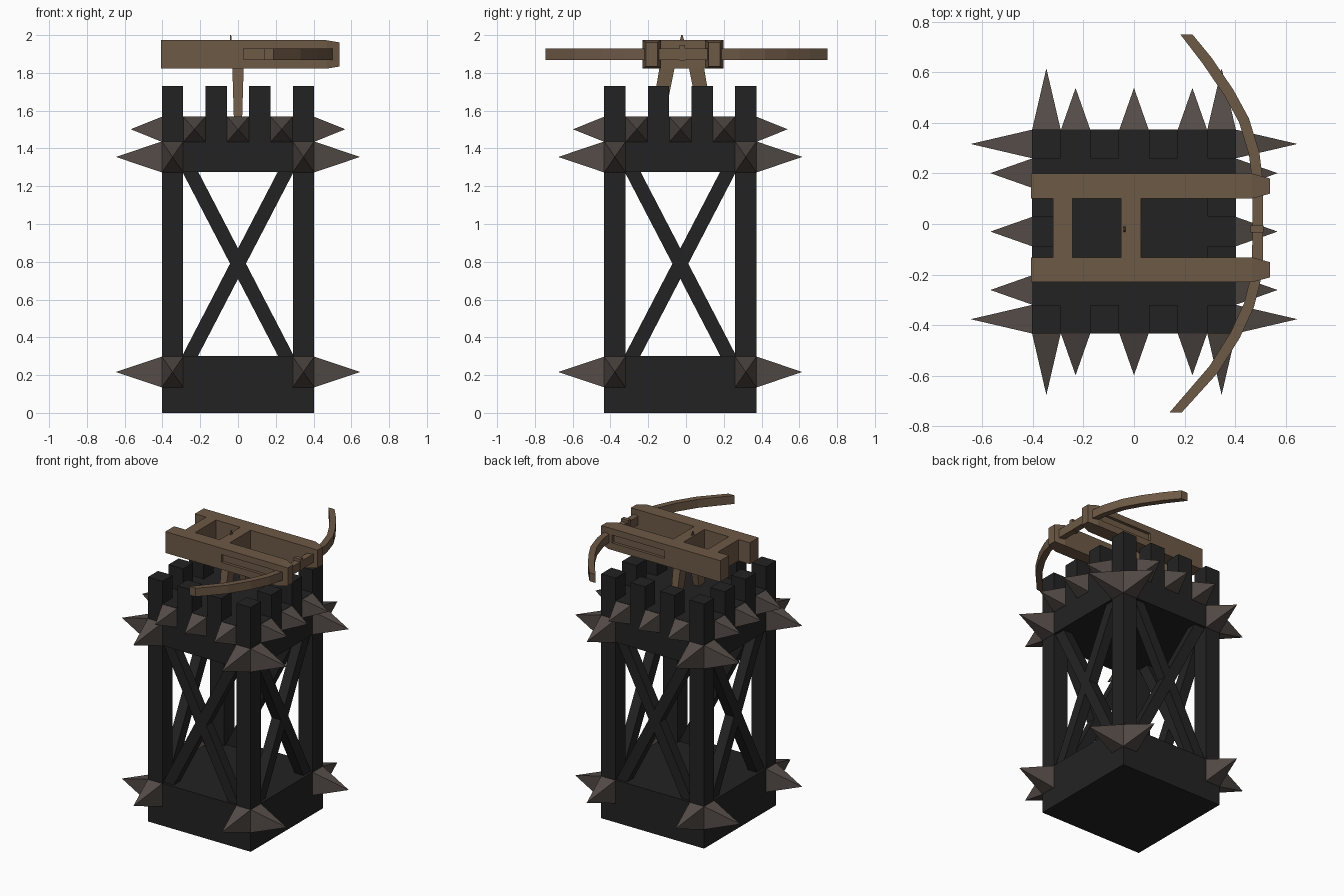
import bpy, bmesh, math
from mathutils import Vector, Matrix

if "Cube" in bpy.data.objects:
    bpy.data.objects.remove(bpy.data.objects["Cube"])

CY = -0.03           # tower centre in y
H = 0.403            # tower half width
P = 0.113            # post width


def material(name, rgb):
    m = bpy.data.materials.new(name)
    m.diffuse_color = (*rgb, 1)
    m.use_nodes = True
    m.node_tree.nodes["Principled BSDF"].inputs["Base Color"].default_value = m.diffuse_color
    return m


BLACK = material("black iron", (0.0165, 0.0165, 0.0165))
SPIKE = material("spike metal", (0.088, 0.071, 0.063))
WOOD = material("brown wood", (0.155, 0.100, 0.061))


def finish(name, bm, mat):
    bmesh.ops.recalc_face_normals(bm, faces=bm.faces)
    me = bpy.data.meshes.new(name)
    bm.to_mesh(me)
    bm.free()
    me.materials.append(mat)
    ob = bpy.data.objects.new(name, me)
    bpy.context.collection.objects.link(ob)
    return ob


def loft(name, rings, mat):
    """Closed solid through rings that have equal point counts."""
    bm = bmesh.new()
    vs = [[bm.verts.new(p) for p in r] for r in rings]
    n = len(rings[0])
    for a, b in zip(vs, vs[1:]):
        for i in range(n):
            j = (i + 1) % n
            bm.faces.new((a[i], a[j], b[j], b[i]))
    bm.faces.new(vs[0])
    bm.faces.new(vs[-1])
    return finish(name, bm, mat)


def rect_z(x0, x1, y0, y1, z):
    return [(x0, y0, z), (x1, y0, z), (x1, y1, z), (x0, y1, z)]


def rect_x(x, y0, y1, z0, z1):
    return [(x, y0, z0), (x, y1, z0), (x, y1, z1), (x, y0, z1)]


def box(name, x0, x1, y0, y1, z0, z1, mat):
    return loft(name, [rect_z(x0, x1, y0, y1, z0), rect_z(x0, x1, y0, y1, z1)], mat)


def side_matrix(k):
    """Turn a part made for the front (-y) face to side k of the tower."""
    return Matrix.Translation((0, CY, 0)) @ Matrix.Rotation(k * math.pi / 2, 4, 'Z')


def spike(name, k, x, w, z0, z1, length):
    bm = bmesh.new()
    base = [bm.verts.new(p) for p in
            [(x - w, -H, z0), (x + w, -H, z0), (x + w, -H, z1), (x - w, -H, z1)]]
    tip = bm.verts.new((x, -H - length, (z0 + z1) / 2))
    for i in range(4):
        bm.faces.new((base[i], base[(i + 1) % 4], tip))
    bm.faces.new(base)
    bm.transform(side_matrix(k))
    finish(name, bm, SPIKE)


# Tower base and top platform
box("tower_base", -H, H, CY - H, CY + H, 0, 0.30, BLACK)
box("tower_platform", -H, H, CY - H, CY + H, 1.275, 1.57, BLACK)

# Corner posts
for sx in (-1, 1):
    for sy in (-1, 1):
        x, y = sx * (H - P / 2), CY + sy * (H - P / 2)
        box("corner_post", x - P / 2, x + P / 2, y - P / 2, y + P / 2, 0.28, 1.30, BLACK)

# Merlons around the platform edge
offs = [-0.3465, -0.1155, 0.1155, 0.3465]
for i, x in enumerate(offs):
    for j, y in enumerate(offs):
        if i in (0, 3) or j in (0, 3):
            box("merlon", x - P / 2, x + P / 2, CY + y - P / 2, CY + y + P / 2,
                1.55, 1.73, BLACK)

for k in range(4):
    # Crossed braces
    for s in (-1, 1):
        bm = bmesh.new()
        rings = []
        for z, c in ((1.30, -0.265), (0.28, 0.265)):
            rings.append([bm.verts.new((s * (c + dx), y, z)) for dx, y in
                          ((-0.042, -0.385), (0.042, -0.385), (0.042, -0.315), (-0.042, -0.315))])
        a, b = rings
        for i in range(4):
            j = (i + 1) % 4
            bm.faces.new((a[i], a[j], b[j], b[i]))
        bm.faces.new(a)
        bm.faces.new(b)
        bm.transform(side_matrix(k))
        finish("cross_brace", bm, BLACK)
    # Long corner spikes, then short spikes between the merlons
    for x in (-0.3465, 0.3465):
        spike("lower_corner_spike", k, x, P / 2, 0.135, 0.298, 0.243)
        spike("upper_corner_spike", k, x, P / 2, 1.273, 1.437, 0.243)
    for x in (-0.231, 0, 0.231):
        spike("platform_spike", k, x, 0.058, 1.435, 1.568, 0.165)

# Ballista rails with tapered front ends and a recessed slot on the outside
for yc, s in ((-0.181, -1), (0.15, 1)):
    a, b = yc - 0.049, yc + 0.049
    rail = loft("ballista_rail", [
        rect_x(-0.408, a, b, 1.822, 1.973), rect_x(0.468, a, b, 1.822, 1.973),
        rect_x(0.538, yc - 0.03, yc + 0.03, 1.834, 1.961)], WOOD)
    yo = yc + s * 0.049
    cutter = box("slot_cutter", 0.03, 0.44, yo - 0.02, yo + 0.02, 1.872, 1.928, WOOD)
    cutter.hide_render = True
    cutter.hide_viewport = True
    mod = rail.modifiers.new("slot", 'BOOLEAN')
    mod.operation = 'DIFFERENCE'
    mod.solver = 'EXACT'
    mod.object = cutter
    bpy.context.view_layer.update()
    me = bpy.data.meshes.new_from_object(rail.evaluated_get(bpy.context.evaluated_depsgraph_get()))
    rail.modifiers.clear()
    rail.data = me
    bpy.data.objects.remove(cutter)

# Crossbars, trigger pin and bow nock
for x0, x1 in ((-0.32, -0.243), (-0.052, 0.028)):
    box("ballista_crossbar", x0, x1, -0.135, 0.105, 1.822, 1.973, WOOD)
loft("trigger_pin", [rect_z(-0.043, -0.033, -0.036, -0.006, 1.96),
                     rect_z(-0.041, -0.036, -0.025, -0.018, 2.0)], WOOD)
box("bow_nock", 0.46, 0.512, -0.034, -0.006, 1.865, 1.948, WOOD)

# Splayed support legs
for top, low in ((-0.10, -0.15), (0.055, 0.105)):
    loft("support_leg", [rect_z(-0.022, 0.022, low - 0.036, low + 0.036, 1.56),
                         rect_z(-0.03, 0.03, top - 0.04, top + 0.04, 1.83)], WOOD)

# Curved bow swept along a flat path
path = [(0.165, -0.745), (0.315, -0.575), (0.40, -0.44), (0.455, -0.32), (0.488, -0.19),
        (0.49, 0.16), (0.475, 0.28), (0.435, 0.41), (0.375, 0.52), (0.29, 0.645), (0.207, 0.75)]
pts = [Vector(p) for p in path]
rings = []
for i, p in enumerate(pts):
    t = (pts[min(i + 1, len(pts) - 1)] - pts[max(i - 1, 0)]).normalized()
    n = Vector((t.y, -t.x)) * 0.021
    if i in (0, len(pts) - 1):      # tips are cut square to y
        n = Vector((0.024, 0))
    a, b = p - n, p + n
    rings.append([(a.x, a.y, 1.868), (b.x, b.y, 1.868), (b.x, b.y, 1.928), (a.x, a.y, 1.928)])
loft("ballista_bow", rings, WOOD)
